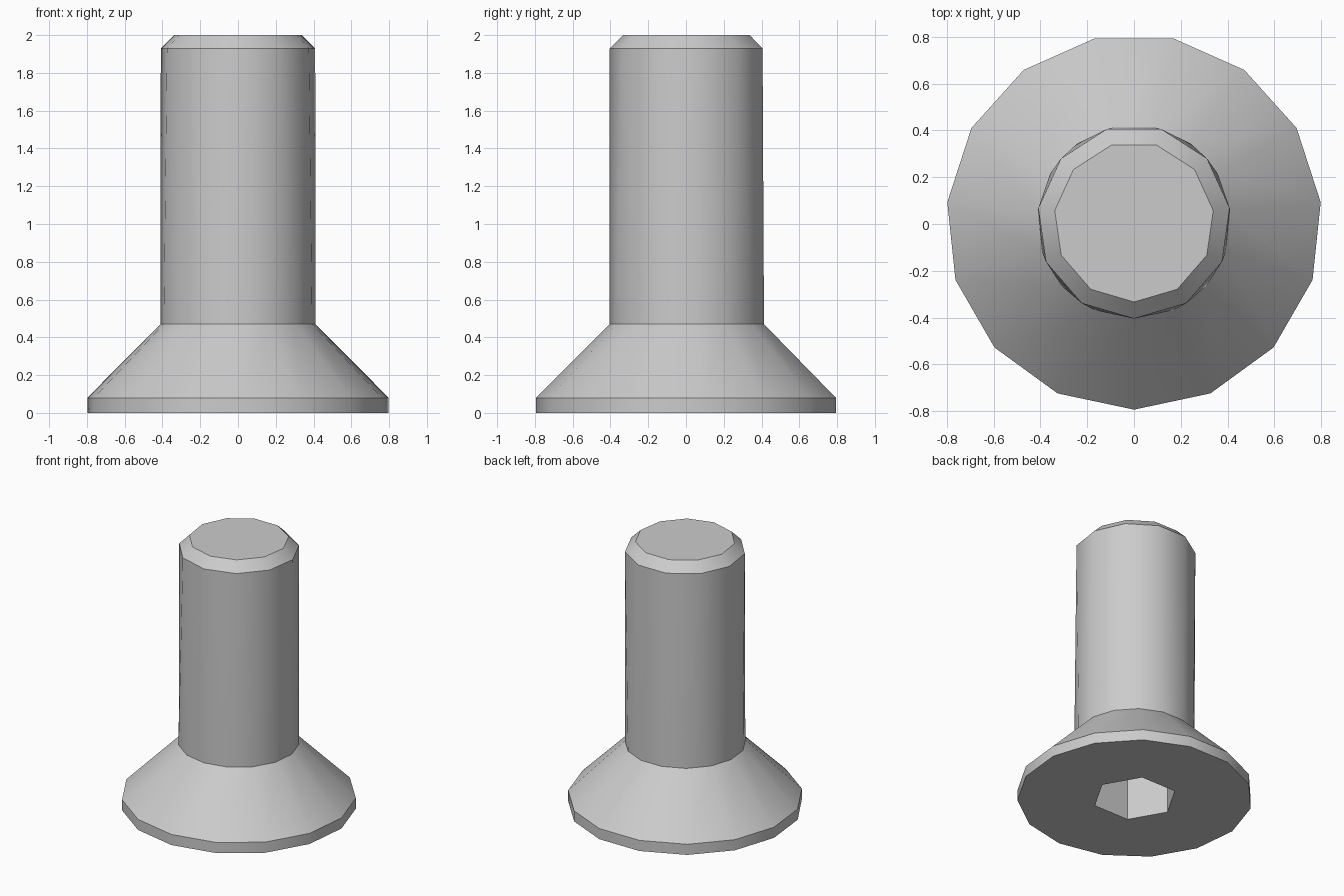
import bpy, bmesh, math

cube = bpy.data.objects.get("Cube")
if cube:
    bpy.data.objects.remove(cube, do_unlink=True)

OFFSET_Y = 0.009  # centres the odd-sided outline

steel = bpy.data.materials.new("grey steel")
steel.use_nodes = True
GREY = (0.6, 0.6, 0.6, 1)
steel.diffuse_color = GREY
steel.node_tree.nodes["Principled BSDF"].inputs["Base Color"].default_value = GREY


def ring(bm, sides, radius, z, start=-math.pi / 2):
    """Regular polygon of vertices at height z."""
    step = 2 * math.pi / sides
    return [bm.verts.new((radius * math.cos(start + i * step),
                          radius * math.sin(start + i * step) + OFFSET_Y, z))
            for i in range(sides)]


def loft(bm, low, high):
    """Join two rings: quads for equal counts, otherwise zipped triangles."""
    a, b = len(low), len(high)
    if a == b:
        for i in range(a):
            j = (i + 1) % a
            bm.faces.new((low[i], low[j], high[j], high[i]))
        return
    i = j = 0
    while i < a or j < b:
        if j == b or (i < a and (i + 0.5) / a <= (j + 0.5) / b):
            bm.faces.new((low[i], low[(i + 1) % a], high[j % b]))
            i += 1
        else:
            bm.faces.new((low[i % a], high[(j + 1) % b], high[j]))
            j += 1


bm = bmesh.new()

# Countersunk head: short rim, then a cone up to the shank
rim_low = ring(bm, 15, 0.802, 0)
rim_high = ring(bm, 15, 0.802, 0.08)
neck = ring(bm, 15, 0.413, 0.47)
# Shank ends in fewer sides, with a chamfered tip
shoulder = ring(bm, 11, 0.413, 1.93)
tip = ring(bm, 11, 0.342, 2.0)
outline = [rim_low, rim_high, neck, shoulder, tip]
for low, high in zip(outline, outline[1:]):
    loft(bm, low, high)
bm.faces.new(tip)

# Hexagonal drive socket sunk into the underside
socket_rim = ring(bm, 6, 0.29, 0, 0)
socket_floor = ring(bm, 6, 0.29, 0.4, 0)
loft(bm, socket_rim, socket_floor)
bm.faces.new(socket_floor)

# Flat underside between the rim and the socket
edges = [bm.edges.get((r[i], r[i - 1])) for r in (rim_low, socket_rim) for i in range(len(r))]
bmesh.ops.triangle_fill(bm, edges=edges, use_beauty=True)
bmesh.ops.recalc_face_normals(bm, faces=bm.faces)

mesh = bpy.data.meshes.new("socket_bolt")
bm.to_mesh(mesh)
bm.free()
mesh.materials.append(steel)
bolt = bpy.data.objects.new("socket_bolt", mesh)
bpy.context.collection.objects.link(bolt)

# Smooth around the body, keep the rims and socket crisp
bpy.ops.object.select_all(action="DESELECT")
bolt.select_set(True)
bpy.context.view_layer.objects.active = bolt
bpy.ops.object.shade_smooth_by_angle(angle=math.radians(35))
